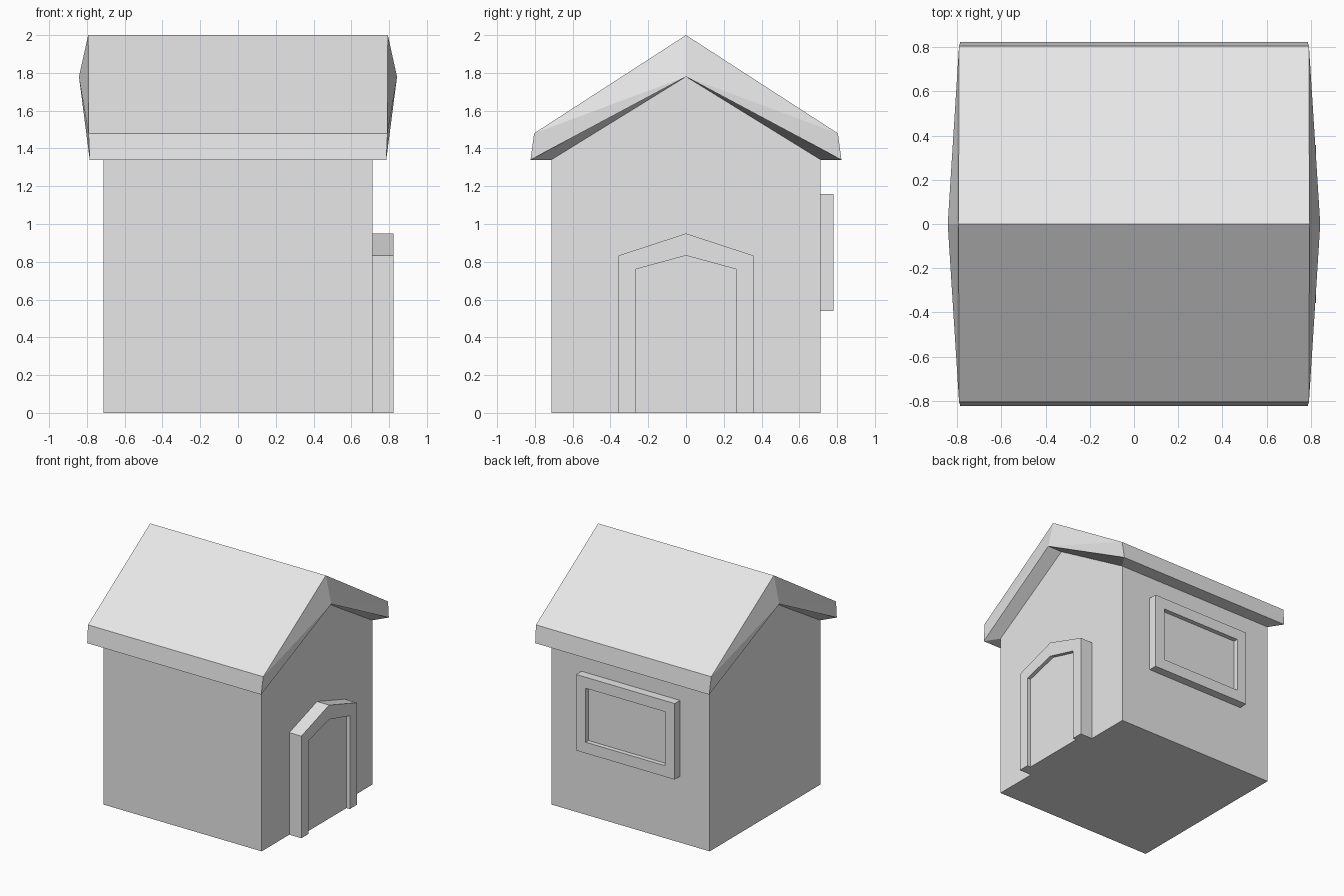
import bpy
import bmesh

cube = bpy.data.objects.get("Cube")
if cube:
    bpy.data.objects.remove(cube, do_unlink=True)

GREY = (0.8, 0.8, 0.8, 1)
grey = bpy.data.materials.new("plain grey")
grey.use_nodes = True
grey.diffuse_color = GREY
grey.node_tree.nodes["Principled BSDF"].inputs["Base Color"].default_value = GREY

WALL = 0.713    # half width of the walls
EAVE = 1.34     # height of the wall tops
GABLE = 1.78    # height of the gable peaks


def make(name, bm):
    mesh = bpy.data.meshes.new(name)
    bm.to_mesh(mesh)
    bm.free()
    mesh.materials.append(grey)
    ob = bpy.data.objects.new(name, mesh)
    bpy.context.collection.objects.link(ob)
    return ob


def on_side(u, v, d):
    """Across, up and outward on the +x wall."""
    return (d, u, v)


def on_back(u, v, d):
    """Across, up and outward on the +y wall."""
    return (-u, d, v)


def prism(name, outline, near, far, place):
    bm = bmesh.new()
    a, b = [[bm.verts.new(place(u, v, d)) for u, v in outline] for d in (near, far)]
    n = len(outline)
    bm.faces.new(a)
    bm.faces.new(b)
    for i in range(n):
        j = (i + 1) % n
        bm.faces.new((a[i], a[j], b[j], b[i]))
    bmesh.ops.recalc_face_normals(bm, faces=bm.faces)
    return make(name, bm)


def frame(name, outer, inner, near, far, place, closed):
    """Band between two matching outlines; an open band gets end caps."""
    bm = bmesh.new()
    rings = [[bm.verts.new(place(u, v, d)) for u, v in line]
             for line, d in ((outer, near), (outer, far), (inner, far), (inner, near))]
    n = len(outer)
    for k in range(4):
        p, q = rings[k], rings[(k + 1) % 4]
        for i in range(n if closed else n - 1):
            j = (i + 1) % n
            bm.faces.new((p[i], p[j], q[j], q[i]))
    if not closed:
        for i in (0, n - 1):
            bm.faces.new([r[i] for r in rings])
    bmesh.ops.recalc_face_normals(bm, faces=bm.faces)
    return make(name, bm)


def arch(half, shoulder, peak):
    return [(-half, 0), (-half, shoulder), (0, peak), (half, shoulder), (half, 0)]


def rect(half, low, high):
    return [(-half, low), (half, low), (half, high), (-half, high)]


# Walls with gable ends
prism("walls", arch(WALL, EAVE, GABLE), -WALL, WALL, on_side)

# Roof: one quarter, mirrored both ways
bm = bmesh.new()
points = dict(
    ridge_mid=(0, 0, 2), ridge_end=(0.793, 0, 2),
    top_mid=(0, 0.804, 1.48), top_end=(0.791, 0.804, 1.48),
    low_mid=(0, 0.823, EAVE), low_end=(0.785, 0.823, EAVE),
    wall_mid=(0, WALL, EAVE), wall_end=(WALL, WALL, EAVE),
    peak_out=(0.842, 0, GABLE), peak_in=(WALL, 0, GABLE),
)
v = {key: bm.verts.new(co) for key, co in points.items()}
for face in (
    "ridge_mid ridge_end top_end top_mid",      # slope
    "top_mid top_end low_end low_mid",          # eave board
    "low_mid low_end wall_end wall_mid",        # eave soffit
    "ridge_end peak_out top_end",               # gable board
    "peak_out low_end top_end",
    "low_end peak_out peak_in wall_end",        # gable soffit
):
    bm.faces.new([v[key] for key in face.split()])
roof = make("roof", bm)
mirror = roof.modifiers.new("mirror", "MIRROR")
mirror.use_axis = (True, True, False)

# Doorway on the +x wall
door_inner = arch(0.267, 0.76, 0.833)
frame("door_frame", arch(0.357, 0.833, 0.95), door_inner, WALL, 0.822, on_side, False)
prism("door", door_inner, WALL, 0.792, on_side)

# Window on the +y wall
window_inner = rect(0.358, 0.63, 1.07)
frame("window_frame", rect(0.445, 0.54, 1.16), window_inner, WALL, 0.782, on_back, True)
prism("window_pane", window_inner, WALL, 0.745, on_back)
